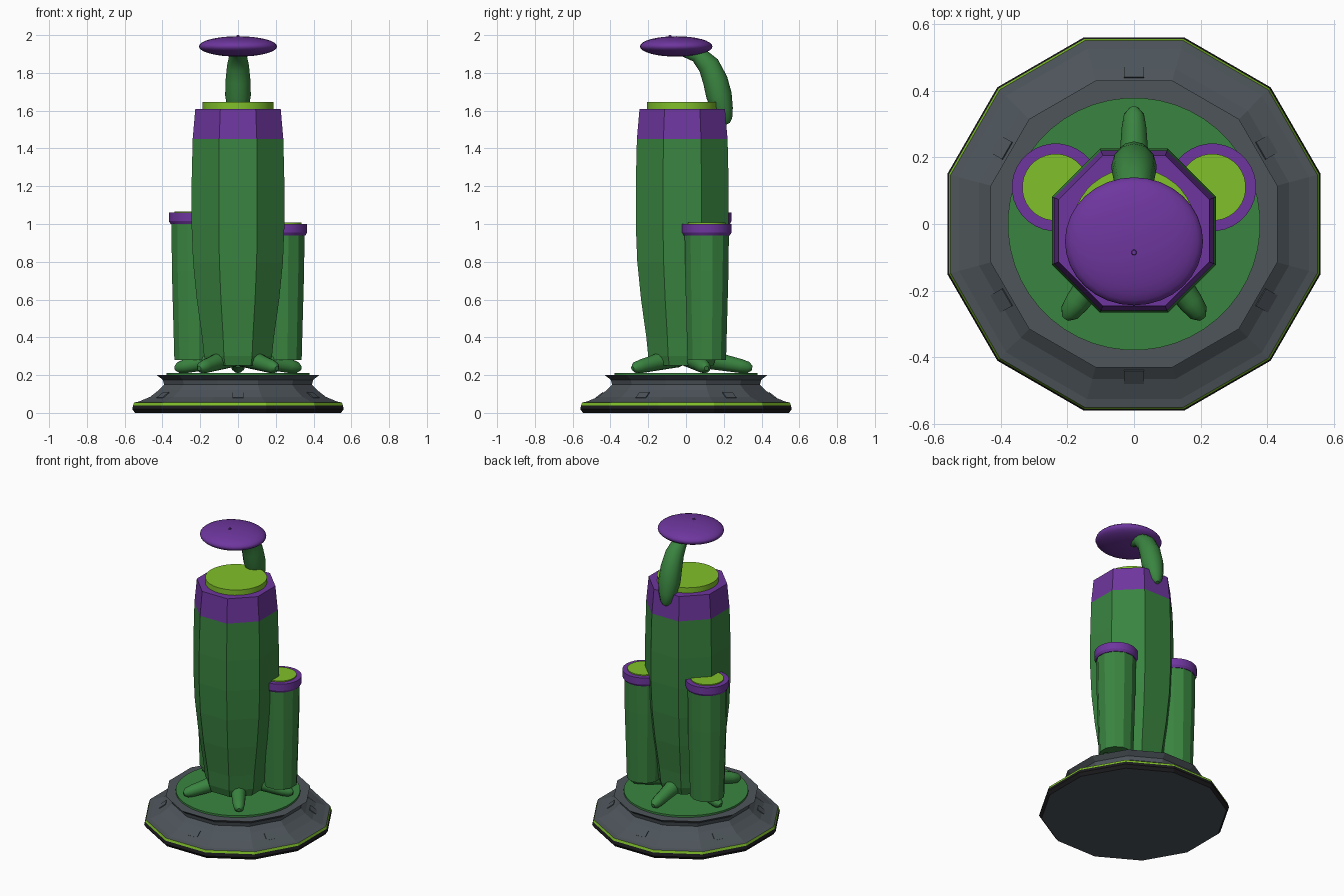
import bpy, bmesh, math
from mathutils import Vector

old = bpy.data.objects.get("Cube")
if old:
    bpy.data.objects.remove(old, do_unlink=True)


def material(name, rgb):
    m = bpy.data.materials.new(name)
    m.use_nodes = True
    m.diffuse_color = (*rgb, 1)
    bsdf = next(n for n in m.node_tree.nodes if n.type == 'BSDF_PRINCIPLED')
    bsdf.inputs["Base Color"].default_value = (*rgb, 1)
    return m


GREEN = material("plant green", (0.042, 0.231, 0.051))
PURPLE = material("purple", (0.156, 0.037, 0.342))
LIME = material("lime", (0.216, 0.527, 0.023))
GREY = material("slate grey", (0.074, 0.089, 0.102))
BLACK = material("black", (0.012, 0.012, 0.014))


def finish(name, bm, mats, smooth=None):
    bmesh.ops.recalc_face_normals(bm, faces=bm.faces)
    me = bpy.data.meshes.new(name)
    bm.to_mesh(me)
    bm.free()
    for m in mats:
        me.materials.append(m)
    ob = bpy.data.objects.new(name, me)
    bpy.context.collection.objects.link(ob)
    if smooth:
        bpy.ops.object.select_all(action='DESELECT')
        ob.select_set(True)
        bpy.context.view_layer.objects.active = ob
        bpy.ops.object.shade_smooth_by_angle(angle=math.radians(smooth))
    return ob


def skin_rings(bm, rings):
    """Bridge equal-sized vertex rings and cap both ends."""
    n = len(rings[0])
    strips = []
    for a, b in zip(rings, rings[1:]):
        strips.append([bm.faces.new((a[i], a[(i + 1) % n], b[(i + 1) % n], b[i]))
                       for i in range(n)])
    bm.faces.new(rings[0])
    bm.faces.new(rings[-1])
    return strips


def lathe(name, profile, sides, mats, centre=(0, 0), bands=None, smooth=None):
    """Stack of polygons; profile holds (apothem, z), flats face the axes."""
    bm = bmesh.new()
    grow = 1 / math.cos(math.pi / sides)
    rings = []
    for r, z in profile:
        ring = []
        for i in range(sides):
            a = (i + 0.5) * math.tau / sides
            ring.append(bm.verts.new((centre[0] + r * grow * math.cos(a),
                                      centre[1] + r * grow * math.sin(a), z)))
        rings.append(ring)
    strips = skin_rings(bm, rings)
    for strip, index in zip(strips, bands or []):
        for f in strip:
            f.material_index = index
    return finish(name, bm, mats, smooth)


def tube(name, path, mat, sides=12):
    """Smooth tapered tube; path holds (point, radius)."""
    pts = [Vector(p) for p, _ in path]
    bm = bmesh.new()
    rings = []
    for k, (p, r) in enumerate(path):
        t = (pts[min(k + 1, len(pts) - 1)] - pts[max(k - 1, 0)]).normalized()
        side = Vector((-t.y, t.x, 0)).normalized()
        up = t.cross(side)
        rings.append([bm.verts.new(pts[k] + r * (side * math.cos(a) + up * math.sin(a)))
                      for a in (i * math.tau / sides for i in range(sides))])
    skin_rings(bm, rings)
    return finish(name, bm, [mat], 40)


# Twelve-sided flared base with a black foot and a lime trim line
lathe("base", [(0.545, 0), (0.56, 0.02), (0.555, 0.04), (0.55, 0.055), (0.525, 0.06),
               (0.465, 0.085), (0.42, 0.12), (0.392, 0.15), (0.398, 0.175), (0.43, 0.2)],
      12, [GREY, BLACK, LIME], bands=[1, 1, 2] + [0] * 6)
lathe("ground_disc", [(0.378, 0.19), (0.378, 0.212)], 48, [GREEN], smooth=30)

# Small access panels around the base slope
for i in range(6):
    bm = bmesh.new()
    bmesh.ops.create_cube(bm, size=1)
    bmesh.ops.scale(bm, vec=(0.06, 0.05, 0.008), verts=bm.verts)
    panel = finish(f"base_panel_{i + 1}", bm, [GREY])
    a = math.radians(30 + 60 * i)
    panel.location = (0.458 * math.cos(a), 0.458 * math.sin(a), 0.092)
    panel.rotation_euler = (math.radians(-37), 0, a - math.pi / 2)

# Eight-sided trunk with a purple collar and a lime lid
MID_Y = -0.02
lathe("trunk", [(0.165, 0.25), (0.18, 0.3), (0.19, 0.4), (0.218, 0.6), (0.238, 0.8),
                (0.246, 1.0), (0.246, 1.2), (0.24, 1.45), (0.226, 1.61)],
      8, [GREEN, PURPLE], (0, MID_Y), [0] * 7 + [1])
trunk_top = bpy.data.objects["trunk"].data.polygons[-1]
trunk_top.material_index = 1
lathe("trunk_lid", [(0.187, 1.6), (0.187, 1.645)], 40, [LIME], (0, MID_Y), smooth=30)

# Side pods of different height, each with a purple rim and a lime lid
for label, sx, top in (("left", 1, 1.0), ("right", -1, 1.06)):
    c = (0.235 * sx, 0.11)
    lathe(f"{label}_pod", [(0.102, 0.28), (0.108, 0.5), (0.115, 0.75), (0.117, top - 0.05)],
          12, [GREEN], c)
    lathe(f"{label}_pod_rim", [(0.122, top - 0.06), (0.131, top - 0.045), (0.131, top)],
          32, [PURPLE], c, smooth=30)
    lathe(f"{label}_pod_lid", [(0.1, top - 0.01), (0.1, top + 0.007)], 32, [LIME], c, smooth=30)

# Five roots spreading from the trunk foot
for i in range(5):
    a = math.radians(90 + 72 * i)
    d = Vector((math.cos(a), math.sin(a), 0))
    steps = [(0.06, 0.3, 0.06), (0.14, 0.28, 0.05), (0.22, 0.262, 0.042),
             (0.29, 0.248, 0.037), (0.33, 0.24, 0.03), (0.35, 0.236, 0.012)]
    tube(f"root_{i + 1}", [(d * r + Vector((0, 0, z)), w) for r, z, w in steps], GREEN)

# Curved stem from the back of the collar to the cap
tube("stem", [((0, 0.222, 1.53), 0.012), ((0, 0.212, 1.55), 0.035), ((0, 0.195, 1.6), 0.055),
              ((0, 0.175, 1.68), 0.068), ((0, 0.155, 1.76), 0.066), ((0, 0.12, 1.84), 0.058),
              ((0, 0.06, 1.9), 0.045), ((0, -0.03, 1.93), 0.035)], GREEN)

# Flattened mushroom cap with a small tip
bm = bmesh.new()
bmesh.ops.create_uvsphere(bm, u_segments=32, v_segments=16, radius=1)
bmesh.ops.scale(bm, vec=(0.207, 0.192, 0.054), verts=bm.verts)
bmesh.ops.translate(bm, vec=(0, -0.052, 1.94), verts=bm.verts)
finish("cap", bm, [PURPLE], 60)
lathe("cap_tip", [(0.012, 1.98), (0.006, 2.0)], 8, [PURPLE], (0, -0.085))
